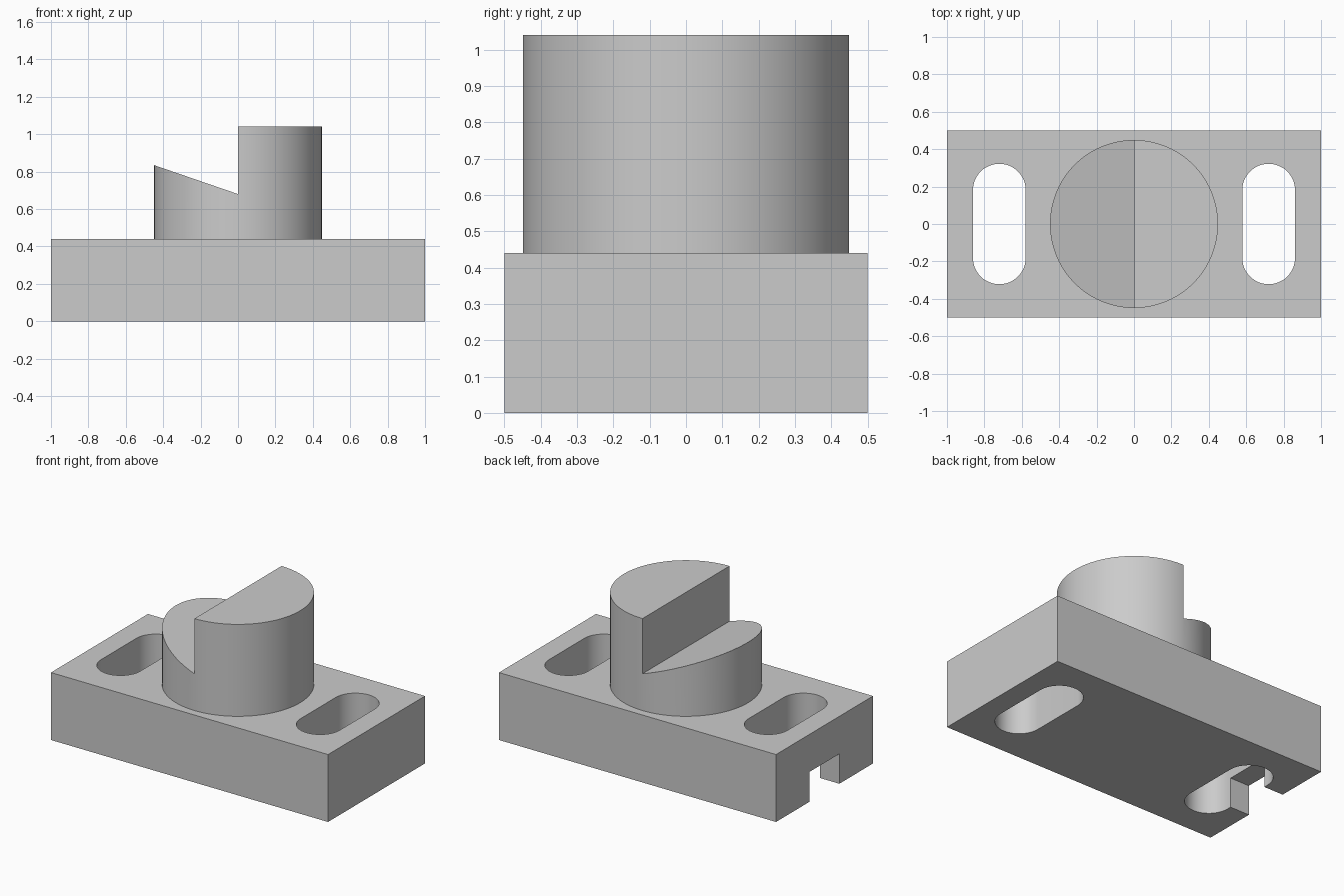
import bpy, bmesh, math
from mathutils import Vector

if "Cube" in bpy.data.objects:
    bpy.data.objects.remove(bpy.data.objects["Cube"], do_unlink=True)

GREY = (0.6, 0.6, 0.6, 1)
mat = bpy.data.materials.new("plain grey")
mat.use_nodes = True
mat.diffuse_color = GREY
mat.node_tree.nodes["Principled BSDF"].inputs["Base Color"].default_value = GREY

BASE_TOP, POST_TOP, POST_R = 0.44, 1.04, 0.449
SLOT_X, SLOT_R, SLOT_HALF = 0.72, 0.141, 0.181


def prism(name, points, direction):
    """Extrude a closed outline of 3D points along a direction."""
    bm = bmesh.new()
    face = bm.faces.new([bm.verts.new(p) for p in points])
    grown = bmesh.ops.extrude_face_region(bm, geom=[face], use_keep_orig=True)
    moved = [v for v in grown["geom"] if isinstance(v, bmesh.types.BMVert)]
    bmesh.ops.translate(bm, verts=moved, vec=Vector(direction))
    bmesh.ops.recalc_face_normals(bm, faces=bm.faces)
    mesh = bpy.data.meshes.new(name)
    bm.to_mesh(mesh)
    bm.free()
    mesh.materials.append(mat)
    obj = bpy.data.objects.new(name, mesh)
    bpy.context.collection.objects.link(obj)
    return obj


def box(name, x0, x1, half_y, z0, z1):
    outline = [(x0, -half_y, z0), (x1, -half_y, z0), (x1, half_y, z0), (x0, half_y, z0)]
    return prism(name, outline, (0, 0, z1 - z0))


def cut(target, cutter):
    """Subtract the cutter and throw it away."""
    cutter.hide_render = True
    mod = target.modifiers.new("cut", "BOOLEAN")
    mod.operation, mod.solver, mod.object = "DIFFERENCE", "EXACT", cutter
    bpy.context.view_layer.objects.active = target
    bpy.ops.object.modifier_apply(modifier=mod.name)
    bpy.data.objects.remove(cutter, do_unlink=True)


def arc(cx, cy, r, start, sweep, steps, z):
    return [(cx + r * math.cos(start + sweep * i / steps),
             cy + r * math.sin(start + sweep * i / steps), z) for i in range(steps + 1)]


# Base block with a round-ended slot through each end
base = box("base_block", -1, 1, 0.5, 0, BASE_TOP)
for side in (-1, 1):
    cx = side * SLOT_X
    outline = (arc(cx, SLOT_HALF, SLOT_R, 0, math.pi, 24, -0.1)
               + arc(cx, -SLOT_HALF, SLOT_R, math.pi, math.pi, 24, -0.1))
    cut(base, prism("slot_cutter", outline, (0, 0, 1)))

# Notch under one end, opening into the slot
cut(base, box("notch_cutter", -1.1, -SLOT_X, 0.153, -0.1, 0.195))

# Round post with a stepped, sloping half
post = prism("round_post", arc(0, 0, POST_R, 0, math.tau, 96, BASE_TOP)[:-1],
             (0, 0, POST_TOP - BASE_TOP))
step = [(0, -1, 0.68), (0, -1, 1.2), (-0.9, -1, 1.2), (-0.9, -1, 0.99)]
cut(post, prism("step_cutter", step, (0, 2, 0)))

# Smooth the round walls, keep the edges sharp
for obj in (base, post):
    bpy.ops.object.select_all(action="DESELECT")
    obj.select_set(True)
    bpy.context.view_layer.objects.active = obj
    bpy.ops.object.shade_smooth_by_angle(angle=math.radians(30))
